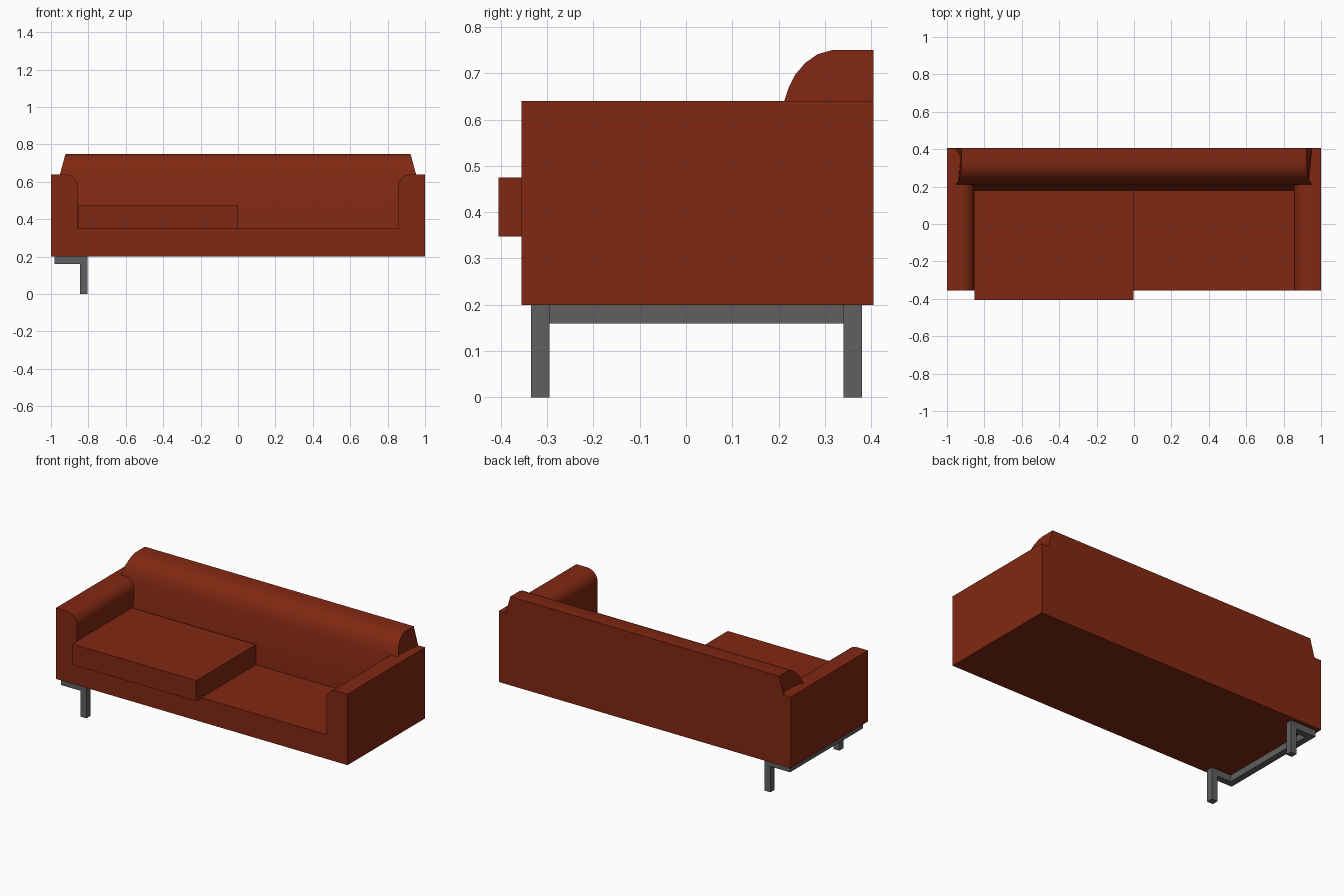
import bpy, bmesh, math

if "Cube" in bpy.data.objects:
    bpy.data.objects.remove(bpy.data.objects["Cube"])


def material(name, rgb):
    m = bpy.data.materials.new(name)
    m.diffuse_color = (*rgb, 1)
    m.use_nodes = True
    m.node_tree.nodes["Principled BSDF"].inputs["Base Color"].default_value = m.diffuse_color
    return m


RUST = material("rust leather", (0.22, 0.021, 0.006))
STEEL = material("dark steel", (0.115, 0.115, 0.115))


def finish(name, bm, mat):
    bmesh.ops.recalc_face_normals(bm, faces=bm.faces)
    me = bpy.data.meshes.new(name)
    bm.to_mesh(me)
    bm.free()
    ob = bpy.data.objects.new(name, me)
    bpy.context.collection.objects.link(ob)
    me.materials.append(mat)
    bpy.ops.object.select_all(action='DESELECT')
    ob.select_set(True)
    bpy.context.view_layer.objects.active = ob
    bpy.ops.object.shade_smooth_by_angle(angle=math.radians(35))
    return ob


def add_box(bm, lo, hi):
    vs = bmesh.ops.create_cube(bm, size=1)["verts"]
    for v in vs:
        for i in range(3):
            v.co[i] = (lo[i] + hi[i]) / 2 + v.co[i] * (hi[i] - lo[i])


def box(name, lo, hi, mat):
    bm = bmesh.new()
    add_box(bm, lo, hi)
    return finish(name, bm, mat)


def loft(name, ring_a, ring_b, mat):
    """Closed solid between two matching rings."""
    bm = bmesh.new()
    a = [bm.verts.new(p) for p in ring_a]
    b = [bm.verts.new(p) for p in ring_b]
    bm.faces.new(a)
    bm.faces.new(b)
    n = len(a)
    for i in range(n):
        j = (i + 1) % n
        bm.faces.new((a[i], a[j], b[j], b[i]))
    return finish(name, bm, mat)


# Seat base
box("seat_base", (-0.855, -0.355, 0.2), (0.855, 0.2, 0.35), RUST)

# Single cushion on the left half
box("seat_cushion", (-0.853, -0.405, 0.347), (-0.003, 0.18, 0.475), RUST)

# Arms: square outside, rounded inner top edge
R = 0.07
arc = [(0.855 + R - R * math.cos(t), 0.64 - R + R * math.sin(t))
       for t in (math.pi / 2 * i / 8 for i in range(9))]
arm = [(1.0, 0.64), (1.0, 0.2), (0.855, 0.2)] + arc
for side, s in (("left", -1), ("right", 1)):
    loft(side + "_arm", [(s * x, -0.355, z) for x, z in arm],
         [(s * x, 0.405, z) for x, z in arm], RUST)

# Backrest: curved front, ends tapering above the arms
back = [(0.405, 0.2), (0.18, 0.2), (0.18, 0.35), (0.212, 0.64), (0.222, 0.67), (0.236, 0.697),
        (0.257, 0.722), (0.284, 0.741), (0.315, 0.75), (0.405, 0.75), (0.405, 0.64)]


def half_width(z):
    return 0.952 - 0.03 * max(0, z - 0.64) / 0.11


loft("backrest", [(-half_width(z), y, z) for y, z in back],
     [(half_width(z), y, z) for y, z in back], RUST)

# Leg frame under the left end only: side rail, two arms, two legs
bm = bmesh.new()
add_box(bm, (-0.98, -0.335, 0.16), (-0.94, 0.38, 0.2))
for y in (-0.335, 0.34):
    add_box(bm, (-0.94, y, 0.16), (-0.845, y + 0.04, 0.2))
    add_box(bm, (-0.845, y, 0.0), (-0.805, y + 0.04, 0.2))
finish("leg_frame", bm, STEEL)
